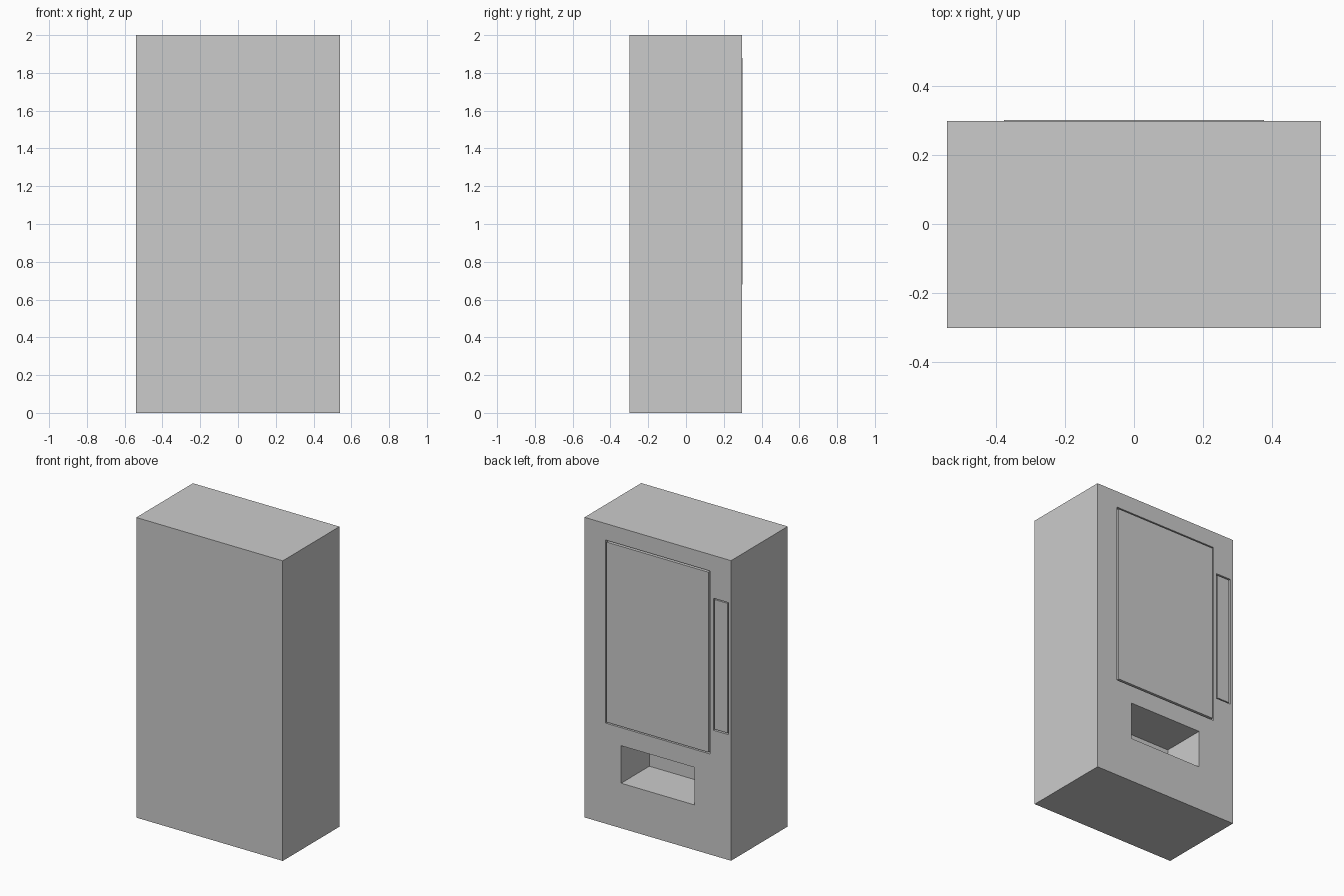
import bpy

if "Cube" in bpy.data.objects:
    bpy.data.objects.remove(bpy.data.objects["Cube"])

FACE = 0.297      # y of the cabinet's panelled face
RECESS = 0.02     # depth of the shallow panel recesses


def box(name, x, y, z):
    """Box from (min, max) ranges on each axis."""
    bpy.ops.mesh.primitive_cube_add(
        size=1, location=[(a + b) / 2 for a, b in (x, y, z)])
    ob = bpy.context.object
    ob.name = ob.data.name = name
    ob.scale = [b - a for a, b in (x, y, z)]
    bpy.ops.object.transform_apply(location=False, rotation=False, scale=True)
    return ob


def cut(target, x, y, z):
    """Cut a box-shaped pocket out of the target."""
    cutter = box("cutter", x, y, z)
    mod = target.modifiers.new("pocket", 'BOOLEAN')
    mod.operation = 'DIFFERENCE'
    mod.solver = 'EXACT'
    mod.object = cutter
    bpy.context.view_layer.objects.active = target
    bpy.ops.object.modifier_apply(modifier=mod.name)
    bpy.data.objects.remove(cutter, do_unlink=True)


def inset_panel(name, x, z, gap, front):
    """Panel sitting in a slightly larger recess, leaving a narrow groove."""
    cut(cabinet, (x[0] - gap, x[1] + gap), (FACE - RECESS, FACE + 0.1),
        (z[0] - gap, z[1] + gap))
    box(name, x, (FACE - RECESS, front), z)


# Cabinet
cabinet = box("cabinet", (-0.54, 0.54), (-0.3, FACE), (0, 2))

# Pickup bay
cut(cabinet, (-0.27, 0.27), (0, FACE + 0.1), (0.3, 0.55))

# Large display window, standing slightly proud of the cabinet
inset_panel("display_window", (-0.375, 0.375), (0.68, 1.88), 0.01, 0.3)

# Narrow control panel beside the window
inset_panel("control_panel", (-0.512, -0.418), (0.843, 1.707), 0.008, FACE - 0.002)
